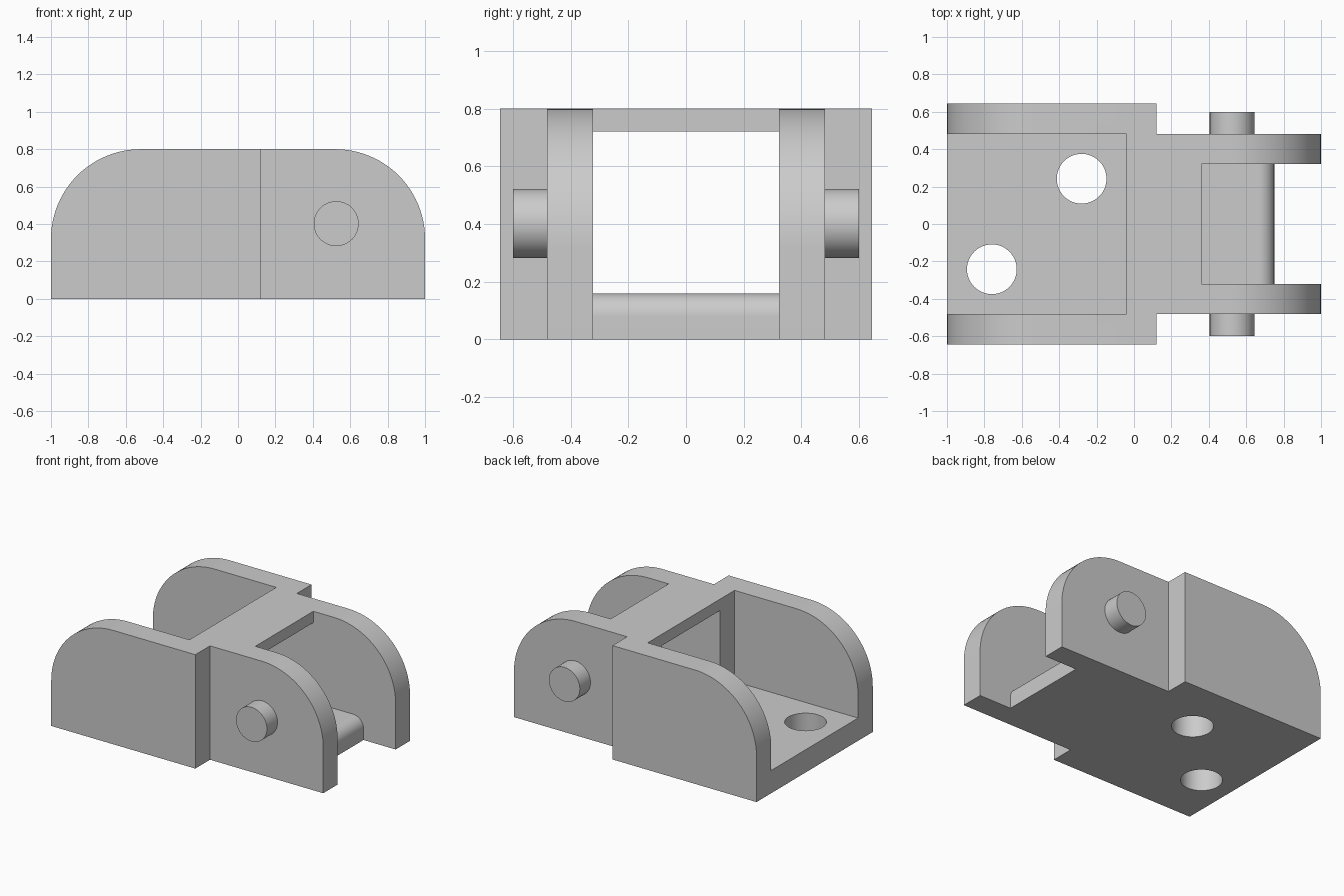
import bpy, bmesh, math

if "Cube" in bpy.data.objects:
    bpy.data.objects.remove(bpy.data.objects["Cube"])

HALF_W, ARM_OUT, ARM_IN = 0.645, 0.482, 0.322   # half widths in y
HEIGHT, FLOOR, BRIDGE = 0.80, 0.16, 0.72        # levels in z

grey = bpy.data.materials.new("plain grey")
grey.diffuse_color = (0.6, 0.6, 0.6, 1)
grey.use_nodes = True
grey.node_tree.nodes["Principled BSDF"].inputs["Base Color"].default_value = grey.diffuse_color


def arc(cx, cz, r, a0, a1, n=24):
    """Points on an arc, angles in degrees."""
    return [(cx + r * math.cos(math.radians(a0 + (a1 - a0) * i / n)),
             cz + r * math.sin(math.radians(a0 + (a1 - a0) * i / n)))
            for i in range(n + 1)]


def prism(name, profile, y0, y1):
    """Extrude an x-z profile from y0 to y1."""
    bm = bmesh.new()
    face = bm.faces.new([bm.verts.new((x, y0, z)) for x, z in profile])
    ext = bmesh.ops.extrude_face_region(bm, geom=[face])
    verts = [v for v in ext["geom"] if isinstance(v, bmesh.types.BMVert)]
    bmesh.ops.translate(bm, verts=verts, vec=(0, y1 - y0, 0))
    bmesh.ops.recalc_face_normals(bm, faces=bm.faces)
    mesh = bpy.data.meshes.new(name)
    bm.to_mesh(mesh)
    bm.free()
    mesh.materials.append(grey)
    obj = bpy.data.objects.new(name, mesh)
    bpy.context.collection.objects.link(obj)
    return obj


def rect(x0, x1, z0, z1):
    return [(x0, z0), (x1, z0), (x1, z1), (x0, z1)]


def activate(obj):
    bpy.ops.object.select_all(action="DESELECT")
    obj.select_set(True)
    bpy.context.view_layer.objects.active = obj


def cut(obj, cutter):
    """Subtract the cutter and discard it."""
    mod = obj.modifiers.new("cut", "BOOLEAN")
    mod.operation, mod.solver, mod.object = "DIFFERENCE", "EXACT", cutter
    activate(obj)
    bpy.ops.object.modifier_apply(modifier=mod.name)
    bpy.data.objects.remove(cutter, do_unlink=True)


def smooth(obj):
    activate(obj)
    bpy.ops.object.shade_smooth_by_angle(angle=math.radians(30))


# Bracket block with both upper ends rounded
r = 0.48
body = prism("bracket_body",
             [(-1, 0), (1, 0)] + arc(1 - r, HEIGHT - r, r, 0, 90)
             + arc(-1 + r, HEIGHT - r, r, 90, 180), -HALF_W, HALF_W)

# Narrow the arms at the pin end
for s in (-1, 1):
    cut(body, prism("side_cutter", rect(0.12, 1.5, -0.5, 1.5),
                    *sorted((s * ARM_OUT, s * 1.0))))

# Wide pocket between the outer walls
cut(body, prism("pocket_cutter", rect(-1.5, -0.04, FLOOR, 1.5), -ARM_OUT, ARM_OUT))

# Slot between the arms: under the bridge, over the floor, past its rounded lip
lip = 0.08
slot = ([(-0.2, FLOOR)] + arc(0.75 - lip, FLOOR - lip, lip, 90, 0, 12)
        + [(0.75, -0.5), (1.5, -0.5), (1.5, 1.5), (0.36, 1.5),
           (0.36, BRIDGE), (-0.2, BRIDGE)])
cut(body, prism("slot_cutter", slot, -ARM_IN, ARM_IN))

# Mounting holes in the floor
for x, y in ((-0.28, 0.242), (-0.76, -0.242)):
    bpy.ops.mesh.primitive_cylinder_add(vertices=48, radius=0.133, depth=0.6,
                                        location=(x, y, 0.1))
    hole = bpy.context.object
    hole.data.materials.append(grey)
    cut(body, hole)
smooth(body)

# Pivot pins on the outside of each arm
for name, s in (("front_pin", -1), ("back_pin", 1)):
    pin = prism(name, arc(0.525, 0.402, 0.12, 0, 352.5, 47),
                *sorted((s * 0.47, s * 0.6)))
    smooth(pin)
